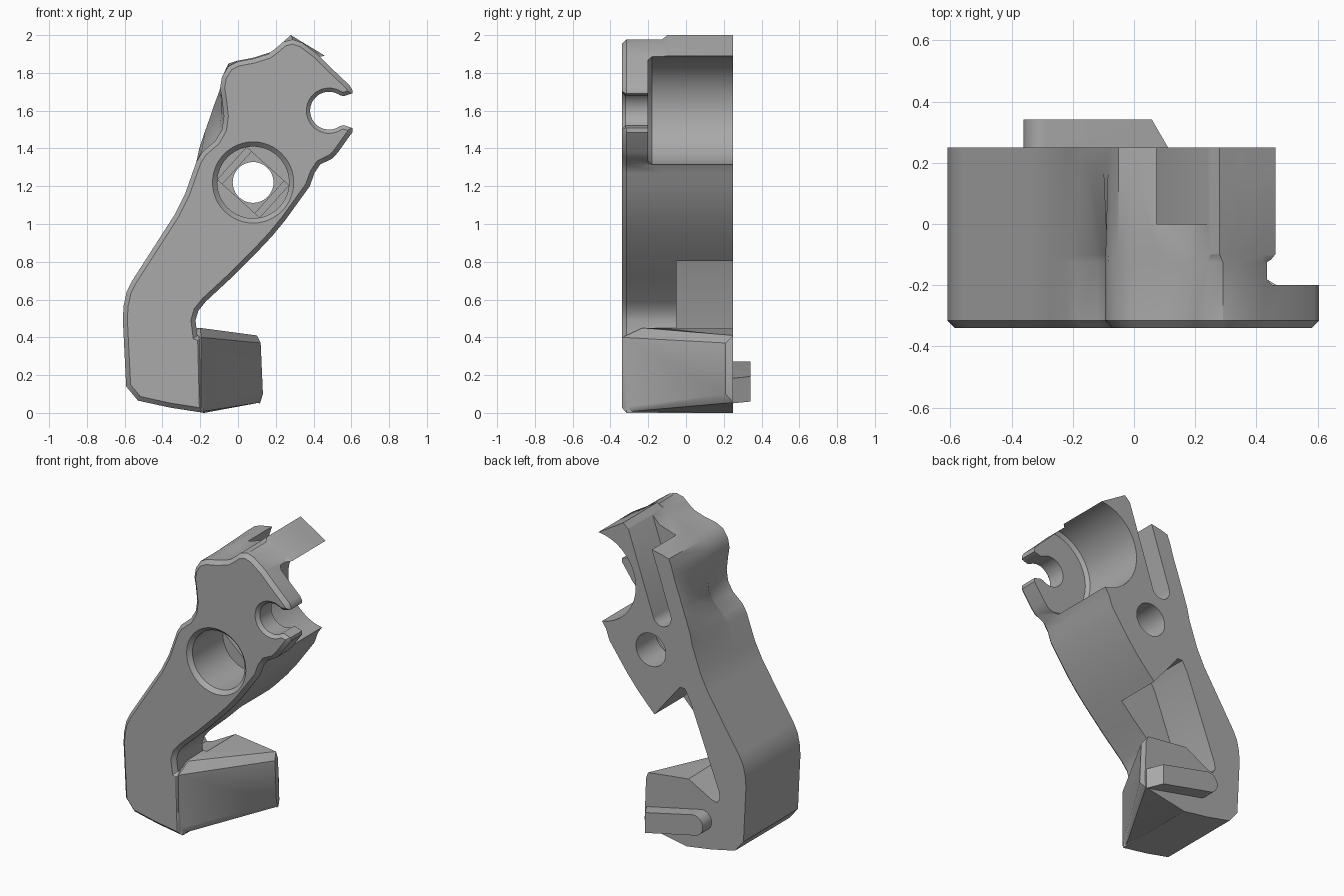
import bpy, bmesh, math
from mathutils import Vector

if "Cube" in bpy.data.objects:
    bpy.data.objects.remove(bpy.data.objects["Cube"])

grey = bpy.data.materials.new("grey")
grey.diffuse_color = (0.40, 0.40, 0.40, 1)
grey.use_nodes = True
grey.node_tree.nodes["Principled BSDF"].inputs["Base Color"].default_value = grey.diffuse_color


def finish(name, bm):
    bmesh.ops.recalc_face_normals(bm, faces=bm.faces[:])
    me = bpy.data.meshes.new(name)
    bm.to_mesh(me)
    bm.free()
    ob = bpy.data.objects.new(name, me)
    bpy.context.collection.objects.link(ob)
    me.materials.append(grey)
    return ob


def loft(name, sections):
    """Skin a run of (y, [(x, z), ...]) outlines with equal point counts."""
    bm = bmesh.new()
    rings = [[bm.verts.new((x, y, z)) for x, z in pts] for y, pts in sections]
    for a, b in zip(rings, rings[1:]):
        for i in range(len(a)):
            j = (i + 1) % len(a)
            bm.faces.new((a[i], a[j], b[j], b[i]))
    bm.faces.new(rings[0])
    bm.faces.new(rings[-1])
    return finish(name, bm)


def inset(pts, d):
    """Move a closed outline inwards by d (outwards when negative)."""
    n = len(pts)
    area = sum(pts[i - 1][0] * pts[i][1] - pts[i][0] * pts[i - 1][1] for i in range(n))
    s = 1 if area > 0 else -1
    out = []
    for i in range(n):
        p, a, b = Vector(pts[i]), Vector(pts[i - 1]), Vector(pts[(i + 1) % n])
        e1, e2 = (p - a).normalized(), (b - p).normalized()
        n1, n2 = Vector((-e1.y, e1.x)) * s, Vector((-e2.y, e2.x)) * s
        m = (n1 + n2).normalized()
        q = p + m * d / max(m.dot(n1), 0.6)
        out.append((q.x, q.y))
    return out


def arc(cx, cz, r, a0=0, a1=360, n=48):
    end = n if a1 - a0 == 360 else n - 1
    return [(cx + r * math.cos(math.radians(a0 + (a1 - a0) * i / end)),
             cz + r * math.sin(math.radians(a0 + (a1 - a0) * i / end))) for i in range(n)]


def hull(name, pts):
    bm = bmesh.new()
    for p in pts:
        bm.verts.new(p)
    bmesh.ops.convex_hull(bm, input=bm.verts[:])
    bmesh.ops.dissolve_limit(bm, angle_limit=0.02, verts=bm.verts[:], edges=bm.edges[:])
    return finish(name, bm)


def boolean(target, tool, op):
    tool.hide_render = True
    m = target.modifiers.new(op.lower(), 'BOOLEAN')
    m.operation, m.solver, m.object = op, 'EXACT', tool
    bpy.context.view_layer.objects.active = target
    bpy.ops.object.modifier_apply(modifier=m.name)
    bpy.data.objects.remove(tool)


# Lever body outline: leg, then scooped neck, head, hook end and inner edge
leg = [(-0.18, 0.0), (-0.36, 0.028), (-0.53, 0.065), (-0.592, 0.14), (-0.61, 0.5),
       (-0.605, 0.57), (-0.59, 0.64), (-0.56, 0.70), (-0.335, 1.05), (-0.28, 1.16), (-0.22, 1.33)]
neck_f = [(-0.19, 1.38), (-0.12, 1.44), (-0.085, 1.50), (-0.075, 1.57), (-0.085, 1.66),
          (-0.095, 1.72), (-0.085, 1.78), (-0.05, 1.835)]
neck_b = [(-0.205, 1.40), (-0.175, 1.49), (-0.15, 1.56), (-0.13, 1.62), (-0.10, 1.70),
          (-0.085, 1.75), (-0.07, 1.80), (-0.05, 1.85)]
head_f = [(0.0, 1.86), (0.08, 1.875), (0.16, 1.90), (0.20, 1.93), (0.24, 1.965),
          (0.29, 1.977), (0.34, 1.96), (0.42, 1.90), (0.50, 1.82)]
head_b = [(0.0, 1.865), (0.08, 1.88), (0.19, 1.915), (0.22, 1.945), (0.25, 1.972),
          (0.28, 2.0), (0.34, 1.963), (0.42, 1.915), (0.50, 1.865)]
inner = [(0.59, 1.735), (0.605, 1.71), (0.605, 1.485), (0.53, 1.38), (0.50, 1.347), (0.435, 1.315),
         (0.405, 1.27), (0.38, 1.20), (0.25, 1.02), (0.18, 0.935), (0.10, 0.85), (-0.03, 0.72),
         (-0.17, 0.59), (-0.21, 0.54), (-0.225, 0.49), (-0.215, 0.41), (-0.19, 0.40)]


def mix(a, b, t):
    return [(p[0] + (q[0] - p[0]) * t, p[1] + (q[1] - p[1]) * t) for p, q in zip(a, b)]


front = leg + neck_f + head_f + inner
back = leg + neck_b + head_b + inner
body = loft("lever_body", [
    (-0.34, inset(front, 0.024)), (-0.315, front), (-0.125, front),
    (-0.10, leg + mix(neck_f, neck_b, 0.2) + head_b + inner),
    (0.18, back), (0.25, back)])

# Wedge-shaped foot with chamfered top and slanted front
foot = hull("foot", [
    (-0.195, -0.338, 0.03), (-0.195, -0.338, 0.40), (-0.20, -0.23, 0.45), (-0.20, -0.32, 0.005),
    (0.12, 0.21, 0.37), (0.132, 0.21, 0.10), (0.118, 0.25, 0.055), (0.10, 0.25, 0.41),
    (0.125, 0.25, 0.10), (0.115, 0.25, 0.37), (-0.18, 0.25, 0.0), (-0.45, 0.25, 0.06),
    (-0.45, 0.25, 0.35), (-0.23, 0.25, 0.45), (-0.45, -0.1, 0.06), (-0.45, -0.1, 0.35)])
boolean(body, foot, 'UNION')

# Recess in the back of the leg, above the foot
recess = [(0.06, 0.795), (-0.13, 1.03), (-0.165, 1.03), (-0.205, 0.96), (-0.415, 0.42),
          (-0.42, 0.375), (-0.40, 0.345), (-0.36, 0.355), (-0.18, 0.453), (0.30, 0.453), (0.30, 0.795)]
boolean(body, loft("leg_recess", [(-0.05, recess), (0.4, recess)]), 'DIFFERENCE')

# Large bore behind the hook
bore = arc(0.48, 1.60, 0.29, n=64)
boolean(body, loft("bore", [(-0.20, inset(bore, 0.02)), (-0.18, bore), (0.4, bore)]), 'DIFFERENCE')

# Hook opening with chamfered rim
hook = arc(0.482, 1.60, 0.10, 55, 305, 32) + [(0.56, 1.523), (0.60, 1.51), (0.75, 1.46),
                                             (0.75, 1.74), (0.60, 1.69), (0.56, 1.677)]
boolean(body, loft("hook_opening", [(-0.365, inset(hook, -0.045)), (-0.32, hook), (0.0, hook)]),
        'DIFFERENCE')

# Pivot hole: chamfered counterbore, stepped floor and through hole
pivot = (0.08, 1.22)
boolean(body, loft("counterbore", [(-0.365, arc(*pivot, 0.24)), (-0.315, arc(*pivot, 0.19)),
                                   (0.0, arc(*pivot, 0.19))]), 'DIFFERENCE')


def tilted_box(w, h, a):
    c, s = math.cos(a), math.sin(a)
    return [(pivot[0] + x * c - z * s, pivot[1] + x * s + z * c)
            for x, z in ((-w, -h), (w, -h), (w, h), (-w, h))]


for i, (w, h) in enumerate([(0.15, 0.115), (0.115, 0.115)]):
    box = tilted_box(w, h, math.radians(-42))
    boolean(body, loft("floor_step", [(-0.05, box), (0.02 + 0.02 * i, box)]), 'DIFFERENCE')
boolean(body, loft("through_hole", [(-0.1, arc(*pivot, 0.108)), (0.4, arc(*pivot, 0.108))]),
        'DIFFERENCE')

# Round-ended slot running up the back of the head
tilt = math.atan2(0.94, 0.32)
deg = math.degrees(tilt)
top = Vector((0.0, 1.46)) + 0.8 * Vector((math.cos(tilt), math.sin(tilt)))
side = Vector((-math.sin(tilt), math.cos(tilt))) * 0.066
slot = arc(0.0, 1.46, 0.066, deg + 90, deg + 270, 17) + [tuple(top - side), tuple(top + side)]
boolean(body, loft("head_slot", [(0.0, slot), (0.4, slot)]), 'DIFFERENCE')

# Tilted locating rib on the back, rounded at one end and sloped at the other
cap = arc(-0.295, 0.205, 0.066, 80, 260, 17)
rib = loft("rib", [(0.24, cap + [(0.117, 0.05), (0.117, 0.182)]),
                   (0.342, cap + [(0.058, 0.06), (0.058, 0.193)])])
boolean(body, rib, 'UNION')

# Smooth the curved walls, keep the machined edges crisp
bpy.ops.object.select_all(action='DESELECT')
body.select_set(True)
bpy.context.view_layer.objects.active = body
bpy.ops.object.shade_smooth_by_angle(angle=math.radians(32))
